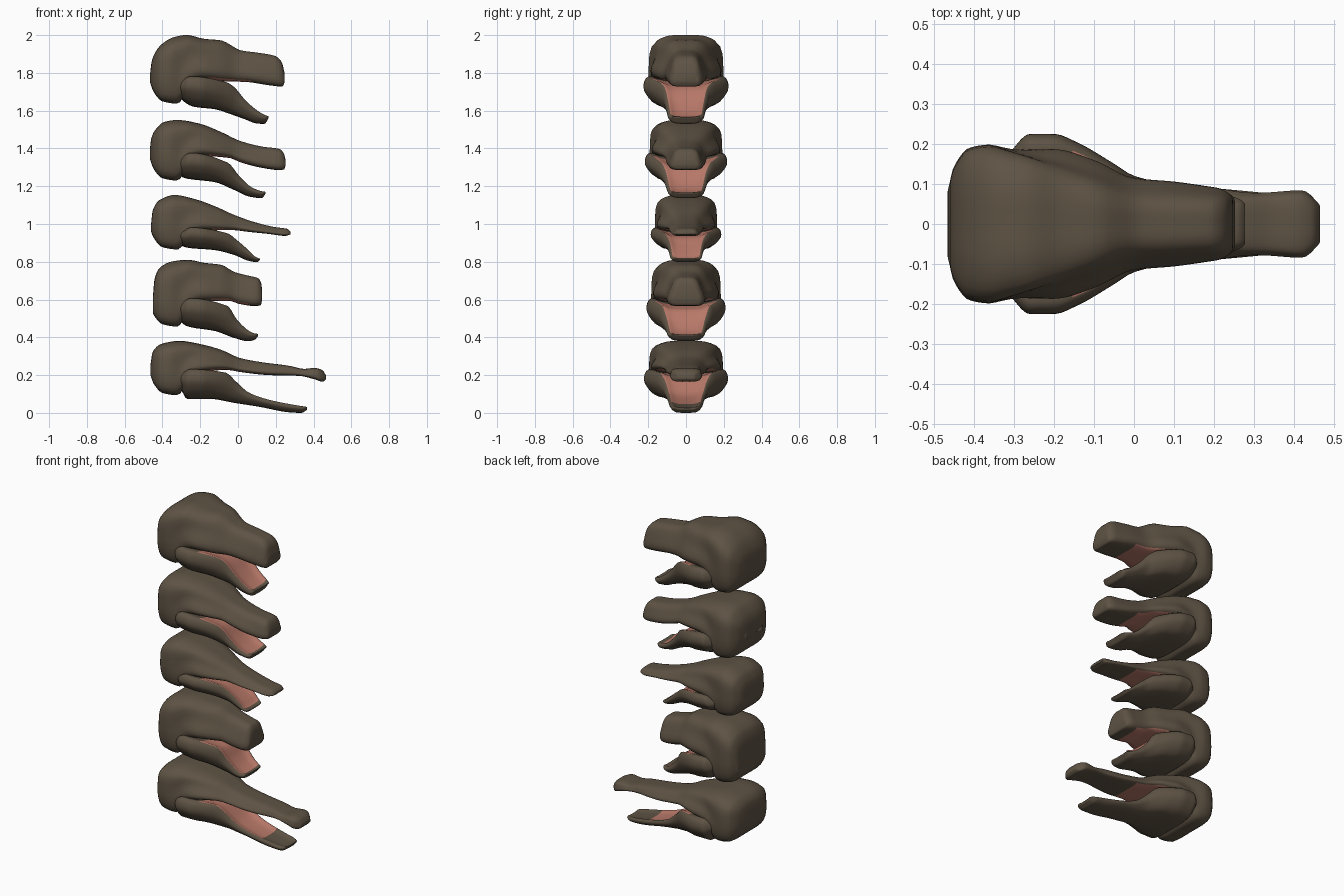
import bpy, bmesh, math


def material(name, rgb):
    m = bpy.data.materials.new(name)
    m.diffuse_color = (*rgb, 1)
    return m


HIDE = material("brown hide", (0.112, 0.086, 0.058))
MOUTH = material("pink mouth", (0.48, 0.19, 0.14))


def curve(pts, x):
    """Smooth profile through (x, value) points without overshoot."""
    if x <= pts[0][0]:
        return pts[0][1]
    if x >= pts[-1][0]:
        return pts[-1][1]
    s = [(b[1] - a[1]) / (b[0] - a[0]) for a, b in zip(pts, pts[1:])]
    m = [s[0]] + [2 * a * b / (a + b) if a * b > 0 else 0
                  for a, b in zip(s, s[1:])] + [s[-1]]
    i = next(k for k in range(len(s)) if x <= pts[k + 1][0])
    d = pts[i + 1][0] - pts[i][0]
    t = (x - pts[i][0]) / d
    return ((2*t**3 - 3*t*t + 1) * pts[i][1] + (t**3 - 2*t*t + t) * d * m[i]
            + (3*t*t - 2*t**3) * pts[i + 1][1] + (t**3 - t*t) * d * m[i + 1])


def smooth_ring(half):
    """Mirror a half section and round it to 36 points."""
    pts = half + [(-y, z) for y, z in half[-2:0:-1]]
    n, out = len(pts), []
    for i in range(n):
        a, b, c, d = (pts[(i + k) % n] for k in (-1, 0, 1, 2))
        for t in (0, 1 / 3, 2 / 3):
            out.append(tuple(0.5 * (2*q + (r - p) * t + (2*p - 5*q + 4*r - w) * t * t
                                    + (3*q - p - 3*r + w) * t**3)
                             for p, q, r, w in zip(a, b, c, d)))
    return out


def loft(name, x0, x1, section, is_pink, steps=48):
    """Skin sections along x; is_pink(j, x) picks the mouth faces."""
    bm = bmesh.new()
    rings = []
    for k in range(steps + 1):
        x = x0 + (x1 - x0) * (1 - math.cos(math.pi * k / steps)) / 2
        rings.append([bm.verts.new((x, y, z)) for y, z in smooth_ring(section(x))])
    n = len(rings[0])
    for a, b in zip(rings, rings[1:]):
        for j in range(n):
            f = bm.faces.new((a[j], a[(j + 1) % n], b[(j + 1) % n], b[j]))
            f.material_index = int(is_pink(j, (a[0].co.x + b[0].co.x) / 2))
    bm.faces.new(rings[0])
    bm.faces.new(rings[-1])
    bmesh.ops.recalc_face_normals(bm, faces=bm.faces)
    for f in bm.faces:
        f.smooth = True
    me = bpy.data.meshes.new(name)
    bm.to_mesh(me)
    bm.free()
    me.materials.append(HIDE)
    me.materials.append(MOUTH)
    bpy.context.collection.objects.link(bpy.data.objects.new(name, me))


# half widths along the head, shared by all heads
CROWN_W = [(-.465, .09), (-.45, .145), (-.41, .195), (-.36, .203), (-.3, .19), (-.2, .152),
           (-.1, .115), (0, .08), (.1, .075), (.25, .07), (.33, .07), (.42, .08), (.46, .06)]
LIP_W = [(-.465, .08), (-.45, .14), (-.41, .185), (-.36, .192), (-.3, .185), (-.2, .187),
         (-.1, .16), (0, .115), (.1, .106), (.2, .092), (.3, .078), (.42, .084), (.46, .062)]
JAW_W = [(-.315, .16), (-.3, .19), (-.26, .224), (-.2, .224), (-.14, .202), (-.05, .15),
         (0, .12), (.1, .098), (.2, .09), (.36, .075)]
TEMPLE = [(-.36, 1), (-.24, .93), (-.12, .94), (0, 1)]


def tip_round(x, end):
    u = min(1, max(0, (end - x) / .045))
    return .7 + .3 * math.sqrt(1 - (1 - u) ** 2)


def head(label, wide, rear, gap, top, snout, jaw_top, jaw_bottom, pink_end):
    # skull with snout
    under = [(-.466, rear + .1), (-.447, rear + .05), (-.4, rear), (-.32, rear - .012),
             (-.25, gap - .05), (-.19, gap - .025)] + snout
    end = top[-1][0]

    def skull(x):
        zt, zb = curve(top, x), curve(under, x)
        h, r = zt - zb, wide * tip_round(x, end)
        wt, wb = curve(CROWN_W, x) * r, curve(LIP_W, x) * r
        wm = (wt + wb) / 2 * curve(TEMPLE, x)
        return [(0, zt), (.52 * wt, zt - .012 * h), (.9 * wt, zt - .14 * h),
                (wm, zt - .45 * h), (wb, zt - .78 * h), (.78 * wb, zb + .02 * h), (0, zb)]

    loft(label + "_skull", top[0][0], end, skull,
         lambda j, x: 14 <= j < 22 and -.15 < x < .06)

    # lower jaw with mouth lining
    mid = (rear + gap) / 2
    upper = [(-.315, mid + .025), (-.295, gap - .03), (-.25, gap - .008)] + jaw_top
    lower = [(-.315, mid - .025), (-.295, rear + .005)] + jaw_bottom
    tip = jaw_top[-1][0]

    def jaw(x):
        zt, zb = curve(upper, x), curve(lower, x)
        h, w = zt - zb, curve(JAW_W, x) * wide * tip_round(x, tip)
        dip = min(.02, .25 * h)
        return [(0, zt - dip), (.55 * w, zt - .8 * dip), (.88 * w, zt), (w, zt - .25 * h),
                (.95 * w, zt - .55 * h), (.66 * w, zb + .08 * h), (0, zb)]

    loft(label + "_jaw", -.315, tip, jaw,
         lambda j, x: (j < 6 or j >= 30) and -.15 < x < pink_end)


head("deep_head", 1.0, 1.65, 1.79,
     [(-.465, 1.8), (-.455, 1.87), (-.405, 1.95), (-.335, 1.99), (-.27, 2.0), (-.18, 1.98),
      (-.09, 1.972), (-.035, 1.945), (.01, 1.92), (.115, 1.905), (.195, 1.89), (.23, 1.86), (.247, 1.8)],
     [(-.06, 1.755), (.035, 1.753), (.165, 1.735), (.235, 1.728), (.247, 1.75)],
     [(-.06, 1.75), (-.02, 1.725), (.035, 1.66), (.09, 1.61), (.14, 1.578), (.162, 1.57)],
     [(-.23, 1.62), (-.125, 1.608), (-.035, 1.58), (.035, 1.555), (.1, 1.532), (.14, 1.53), (.162, 1.56)],
     .135)

head("long_head", .97, 1.243, 1.385,
     [(-.466, 1.4), (-.46, 1.45), (-.44, 1.495), (-.39, 1.54), (-.32, 1.55), (-.2, 1.53),
      (-.09, 1.487), (.01, 1.44), (.125, 1.41), (.22, 1.397), (.242, 1.375), (.252, 1.34)],
     [(-.045, 1.35), (.01, 1.328), (.125, 1.298), (.22, 1.286), (.245, 1.29), (.252, 1.31)],
     [(-.055, 1.325), (.01, 1.25), (.07, 1.196), (.12, 1.175), (.146, 1.17)],
     [(-.257, 1.238), (-.125, 1.222), (-.02, 1.18), (.06, 1.145), (.125, 1.137), (.146, 1.16)],
     .12)

head("slender_head", .83, .878, .99,
     [(-.46, 1.0), (-.452, 1.07), (-.415, 1.127), (-.336, 1.153), (-.23, 1.132), (-.125, 1.095),
      (-.02, 1.048), (.087, 1.01), (.193, .984), (.262, .974), (.278, .96)],
     [(-.034, .968), (.06, .958), (.167, .947), (.25, .937), (.278, .945)],
     [(-.06, .952), (0, .91), (.06, .857), (.09, .828), (.116, .816)],
     [(-.257, .873), (-.125, .862), (-.02, .836), (.06, .804), (.1, .798), (.116, .81)],
     .095)

head("short_head", .93, .47, .615,
     [(-.45, .62), (-.442, .709), (-.415, .767), (-.352, .8), (-.267, .81), (-.177, .794),
      (-.087, .783), (-.02, .746), (.06, .725), (.105, .714), (.122, .69), (.128, .65)],
     [(-.045, .593), (.008, .577), (.09, .566), (.12, .57), (.128, .6)],
     [(-.055, .566), (-.008, .497), (.05, .44), (.08, .423), (.107, .418)],
     [(-.257, .455), (-.125, .434), (-.02, .397), (.05, .38), (.085, .385), (.107, .408)],
     .085)

head("narrow_snout_head", .99, .106, .24,
     [(-.464, .25), (-.452, .323), (-.405, .365), (-.31, .381), (-.204, .365), (-.087, .333),
      (.008, .291), (.114, .27), (.272, .249), (.352, .233), (.405, .238), (.447, .226), (.465, .2)],
     [(-.06, .228), (.008, .217), (.167, .2), (.325, .196), (.405, .178), (.45, .165), (.465, .178)],
     [(-.06, .212), (-.02, .175), (.06, .106), (.167, .069), (.3, .042), (.364, .032)],
     [(-.27, .074), (-.15, .074), (-.02, .053), (.114, .032), (.272, .003), (.335, 0), (.364, .015)],
     .21)
